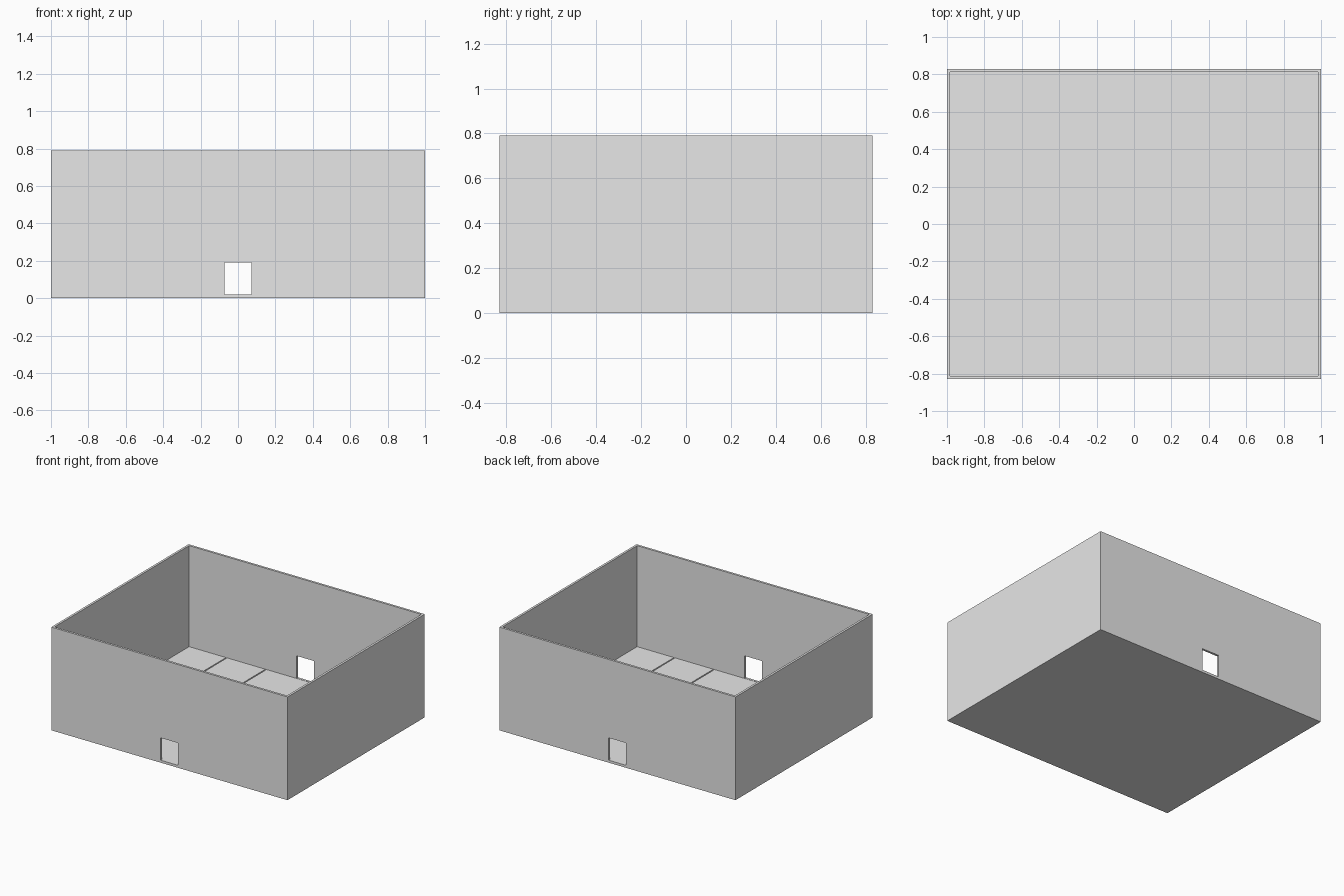
import bpy

if "Cube" in bpy.data.objects:
    bpy.data.objects.remove(bpy.data.objects["Cube"])

W, D, H = 2.0, 1.66, 0.79      # outer size of the room
T = 0.017                      # wall and floor thickness
GROOVE, DEPTH = 0.009, 0.005   # floor seam width and depth

grey = bpy.data.materials.new("plain grey")
grey.diffuse_color = (0.8, 0.8, 0.8, 1)
grey.use_nodes = True
grey.node_tree.nodes["Principled BSDF"].inputs["Base Color"].default_value = grey.diffuse_color


def box(name, x0, x1, y0, y1, z0, z1):
    """Box given by its limits on each axis."""
    bpy.ops.mesh.primitive_cube_add(size=1)
    ob = bpy.context.object
    ob.name = name
    size, mid = (x1 - x0, y1 - y0, z1 - z0), ((x0 + x1) / 2, (y0 + y1) / 2, (z0 + z1) / 2)
    for v in ob.data.vertices:
        v.co = [c * s + m for c, s, m in zip(v.co, size, mid)]
    ob.data.materials.append(grey)
    return ob


def cut(target, *limits):
    """Cut a box-shaped void out of the target."""
    cutter = box("cutter", *limits)
    cutter.hide_render = True
    mod = target.modifiers.new("cut", 'BOOLEAN')
    mod.operation, mod.solver, mod.object = 'DIFFERENCE', 'EXACT', cutter
    bpy.context.view_layer.objects.active = target
    bpy.ops.object.modifier_apply(modifier=mod.name)
    bpy.data.objects.remove(cutter)


# Open-topped room with walls and floor
room = box("room_shell", -W / 2, W / 2, -D / 2, D / 2, 0, H)
ix, iy = W / 2 - T, D / 2 - T
cut(room, -ix, ix, -iy, iy, T, H + 0.1)

# Doorways through the front and back walls
cut(room, -0.073, 0.073, -D, D, 0.019, 0.19)

# Seams between the floor slabs
g = GROOVE / 2
for x in (-0.667, -0.333, 0.333, 0.667):
    cut(room, x - g, x + g, -iy + 0.001, iy - 0.001, T - DEPTH, T + 0.001)
for y in (-0.167, 0.167):
    cut(room, -ix + 0.001, ix - 0.001, y - g, y + g, T - DEPTH, T + 0.001)
